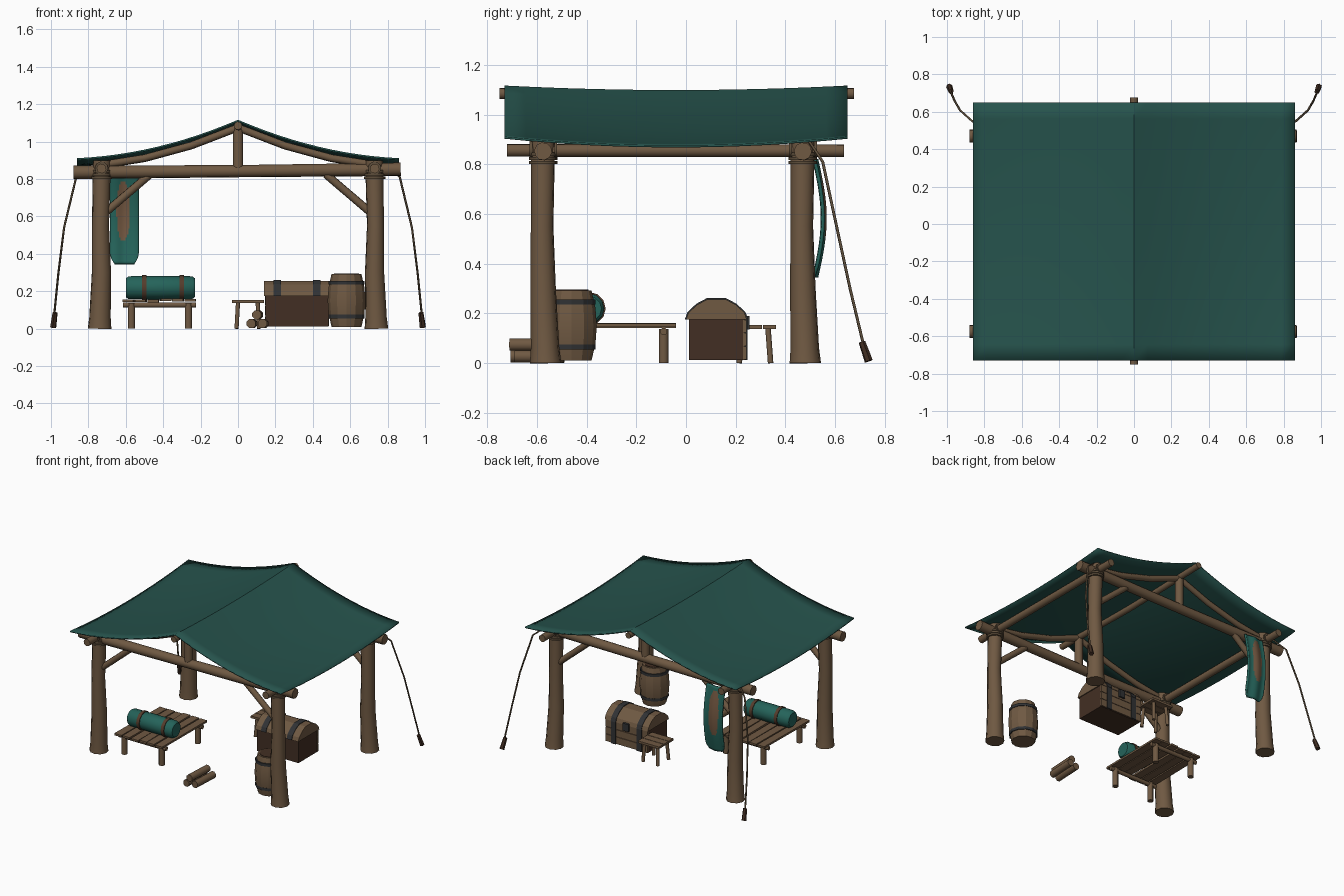
import bpy, bmesh, math, random
from mathutils import Vector

random.seed(4)
if "Cube" in bpy.data.objects:
    bpy.data.objects.remove(bpy.data.objects["Cube"])


def material(name, r, g, b):
    m = bpy.data.materials.new(name)
    m.use_nodes = True
    m.diffuse_color = (r, g, b, 1)
    bsdf = m.node_tree.nodes["Principled BSDF"]
    bsdf.inputs["Base Color"].default_value = (r, g, b, 1)
    bsdf.inputs["Roughness"].default_value = 0.9
    return m


WOOD = material("weathered wood", .16, .10, .055)
DARK = material("dark wood", .055, .028, .017)
TARP = material("canvas green", .019, .085, .072)
TEAL = material("bedding teal", .018, .125, .102)
IRON = material("dark iron", .03, .032, .034)
ROPE = material("rope", .11, .075, .043)
LEATHER = material("leather", .09, .045, .025)
HIDE = material("hide patch", .17, .095, .052)


def finish(name, bm, mats, angle=None):
    bmesh.ops.recalc_face_normals(bm, faces=bm.faces)
    mesh = bpy.data.meshes.new(name)
    bm.to_mesh(mesh)
    bm.free()
    ob = bpy.data.objects.new(name, mesh)
    bpy.context.collection.objects.link(ob)
    for m in mats:
        mesh.materials.append(m)
    if angle:
        bpy.ops.object.select_all(action='DESELECT')
        ob.select_set(True)
        bpy.context.view_layer.objects.active = ob
        bpy.ops.object.shade_smooth_by_angle(angle=math.radians(angle))
    return ob


def pole(name, pts, radii, mat, sides=10, angle=42):
    """Capped tube through points, one radius per point."""
    pts = [Vector(p) for p in pts]
    if not isinstance(radii, (list, tuple)):
        radii = [radii] * len(pts)
    axis = (pts[-1] - pts[0]).normalized()
    u = axis.orthogonal().normalized()
    v = axis.cross(u)
    bm = bmesh.new()
    rings = []
    for p, r in zip(pts, radii):
        angles = [math.tau * (k + .5) / sides for k in range(sides)]
        rings.append([bm.verts.new(p + r * (u * math.cos(a) + v * math.sin(a))) for a in angles])
    for a, b in zip(rings, rings[1:]):
        for k in range(sides):
            j = (k + 1) % sides
            bm.faces.new((a[k], a[j], b[j], b[k]))
    bm.faces.new(rings[0])
    bm.faces.new(rings[-1])
    return finish(name, bm, [mat], angle)


def box(name, lo, hi, mat, turn=0):
    lo, hi = Vector(lo), Vector(hi)
    bm = bmesh.new()
    bmesh.ops.create_cube(bm, size=1)
    for vert in bm.verts:
        vert.co = Vector(a * b for a, b in zip(vert.co, hi - lo))
    ob = finish(name, bm, [mat])
    ob.location = (lo + hi) / 2
    ob.rotation_euler.z = turn
    return ob


def prism(name, profile, x0, x1, mat):
    """Extrude a y-z outline along x."""
    bm = bmesh.new()
    face = bm.faces.new([bm.verts.new((x0, y, z)) for y, z in profile])
    ext = bmesh.ops.extrude_face_region(bm, geom=[face])["geom"]
    for g in ext:
        if isinstance(g, bmesh.types.BMVert):
            g.co.x = x1
    return finish(name, bm, [mat])


def tarp_height(x, y):
    t, s = abs(x) / .86, (y + .04) / .69
    return 1.112 - .37 * t + .165 * t * t - (.018 + .017 * t) * (1 - s * s)


def sheet(name, nx, ny, place, mats, thickness, rule=None):
    """Grid cloth placed by a function of two unit parameters."""
    bm = bmesh.new()
    rows = [[bm.verts.new(place(i / nx, j / ny)) for i in range(nx + 1)] for j in range(ny + 1)]
    for a, b in zip(rows, rows[1:]):
        for i in range(nx):
            f = bm.faces.new((a[i], a[i + 1], b[i + 1], b[i]))
            if rule:
                f.material_index = rule(f.calc_center_median())
    ob = finish(name, bm, mats, 30)
    mod = ob.modifiers.new("thickness", 'SOLIDIFY')
    mod.thickness = thickness
    mod.offset = 0
    return ob


# Canopy with sagging slopes
def tarp_point(i, j):
    x, y = -.86 + 1.72 * i, -.73 + 1.38 * j
    return (x, y, tarp_height(x, y))


sheet("canopy", 24, 16, tarp_point, [TARP], .009)

# Timber frame
FRONT, BACK = -.575, .47
for end, y in (("front", FRONT), ("back", BACK)):
    for side, s in (("right", -1), ("left", 1)):
        label = f"{end}_{side}"
        pole(label + "_post", [(s * .74, y + .01, 0), (s * .738, y + .008, .06), (s * .73, y, .3),
                               (s * .735, y - .004, .55), (s * .728, y, .9)],
             [.064, .058, .052, .046, .049], WOOD)
        pole(label + "_brace", [(s * .71, y, .62), (s * .47, y, .825)], .022, WOOD, 8, 50)
        rafter = [(s * x, y, tarp_height(x, y) - .03) for x in (.76, .5, .25, 0)]
        pole(label + "_rafter", rafter, .021, WOOD, 8, 50)
        for k in range(3):
            z = .8 + k * .017
            pole(label + "_lashing", [(s * .73, y, z), (s * .73, y, z + .013)], .058, ROPE)
        for dy in (-.055, .045):
            pole(label + "_beam_lashing", [(s * .73, y + dy, .858), (s * .73, y + dy + .012, .858)], .036, ROPE)
    pole(end + "_beam", [(-.88, y, .836), (0, y, .842), (.87, y, .852)], [.036, .033, .036], WOOD)
    pole(end + "_king_post", [(0, y, .86), (0, y, 1.075)], .028, WOOD)
for s in (-1, 1):
    pole("side_beam", [(s * .73, -.72, .856), (s * .73, .635, .854)], .026, WOOD)
pole("ridge_pole", [(0, -.75, 1.085), (0, -.04, 1.07), (0, .675, 1.085)], .022, WOOD)

# Guy ropes and stakes
for s in (-1, 1):
    pole("guy_rope", [(s * .76, .49, .9), (s * .865, .55, .81), (s * .93, .608, .54),
                      (s * .96, .66, .3), (s * .983, .715, .07)], .006, ROPE, 6, 60)
    pole("stake", [(s * .988, .735, .008), (s * .978, .708, .085)], [.017, .014], DARK, 6, 20)


# Hanging cloth with a hide patch
def cloth_point(i, j):
    z = .345 + .475 * j
    half = .075 * (1 - .3 * max(0, 1 - j * 8) ** 2)
    x = (2 * i - 1) * half
    return (x - .607, .52 + .034 * math.sin(math.pi * j) + .006 * math.cos(x * 60), z)


def patch_rule(c):
    return int(((c.x + .612) / .037) ** 2 + ((c.z - .63) / .165) ** 2 < 1)


sheet("hanging_cloth", 20, 30, cloth_point, [TEAL, HIDE], .012, patch_rule)

# Slatted cot
for k in range(6):
    x = -.614 + k * .066
    lift = random.uniform(0, .008)
    box("cot_slat", (x, -.56, .14 + lift), (x + .058, -.04, .154 + lift), WOOD, random.uniform(-.02, .02))
for y in (-.51, -.09):
    pole("cot_rail", [(-.615, y, .127), (-.225, y, .127)], .015, WOOD, 8, 50)
    for x in (-.57, -.265):
        pole("cot_leg", [(x, y, 0), (x, y, .138)], .021, WOOD, 8, 50)

# Bedroll with straps
ROLL_Y, ROLL_Z = -.39, .219
pole("bedroll", [(x, ROLL_Y, ROLL_Z) for x in (-.6, -.585, -.41, -.245, -.23)],
     [.05, .061, .063, .061, .05], TEAL, 12)
for x in (-.5, -.3):
    pole("bedroll_strap", [(x - .012, ROLL_Y, ROLL_Z), (x + .012, ROLL_Y, ROLL_Z)], .067, LEATHER, 12)

# Chest: body, faceted lid, bands and lock
box("chest_body", (.147, .012, .012), (.485, .235, .178), DARK)
for k in range(3):
    z = .015 + k * .054
    box("chest_front_plank", (.145, .23, z), (.487, .243, z + .051), WOOD)
arch = [(.0, .175), (.01, .203), (.045, .235), (.085, .256), (.16, .256), (.2, .235), (.235, .203), (.245, .175)]
prism("chest_lid", arch, .14, .492, WOOD)
band = [(.1225 + (y - .1225) * 1.04, .173 + (z - .173) * 1.06) for y, z in arch]
for x in (.21, .42):
    prism("lid_band", band, x - .02, x + .02, IRON)
    box("chest_band", (x - .02, .236, .012), (x + .02, .248, .175), IRON)
box("chest_lock", (.292, .238, .135), (.338, .256, .19), IRON)

# Small stool
for k in range(3):
    y = .195 + k * .057
    box("stool_plank", (-.033, y, .137), (.14, y + .053, .153), WOOD)
for x, y in ((0, .225), (.105, .225), (0, .33), (.105, .33)):
    pole("stool_leg", [(x + (x - .0525) * .15, y + (y - .278) * .2, 0), (x, y, .14)], .012, WOOD, 8, 50)

# Barrel with bulging staves and hoops
BX, BY = .58, -.46
pole("barrel", [(BX, BY, z) for z in (.01, .08, .15, .22, .292)],
     [.08, .096, .101, .096, .08], WOOD, 12, 15)
pole("barrel_lid", [(BX, BY, .29), (BX, BY, .295)], .068, DARK, 12)
for z in (.055, .235):
    pole("barrel_hoop", [(BX, BY, z), (BX, BY, z + .02)], .0965, IRON, 12, 15)

# Firewood stack
for x, z, dy in ((.07, .027, 0), (.13, .027, .015), (.1, .074, -.005)):
    pole("firewood", [(x, -.705 + dy, z), (x + .01, -.505 + dy, z)], .026, WOOD, 8, 50)
